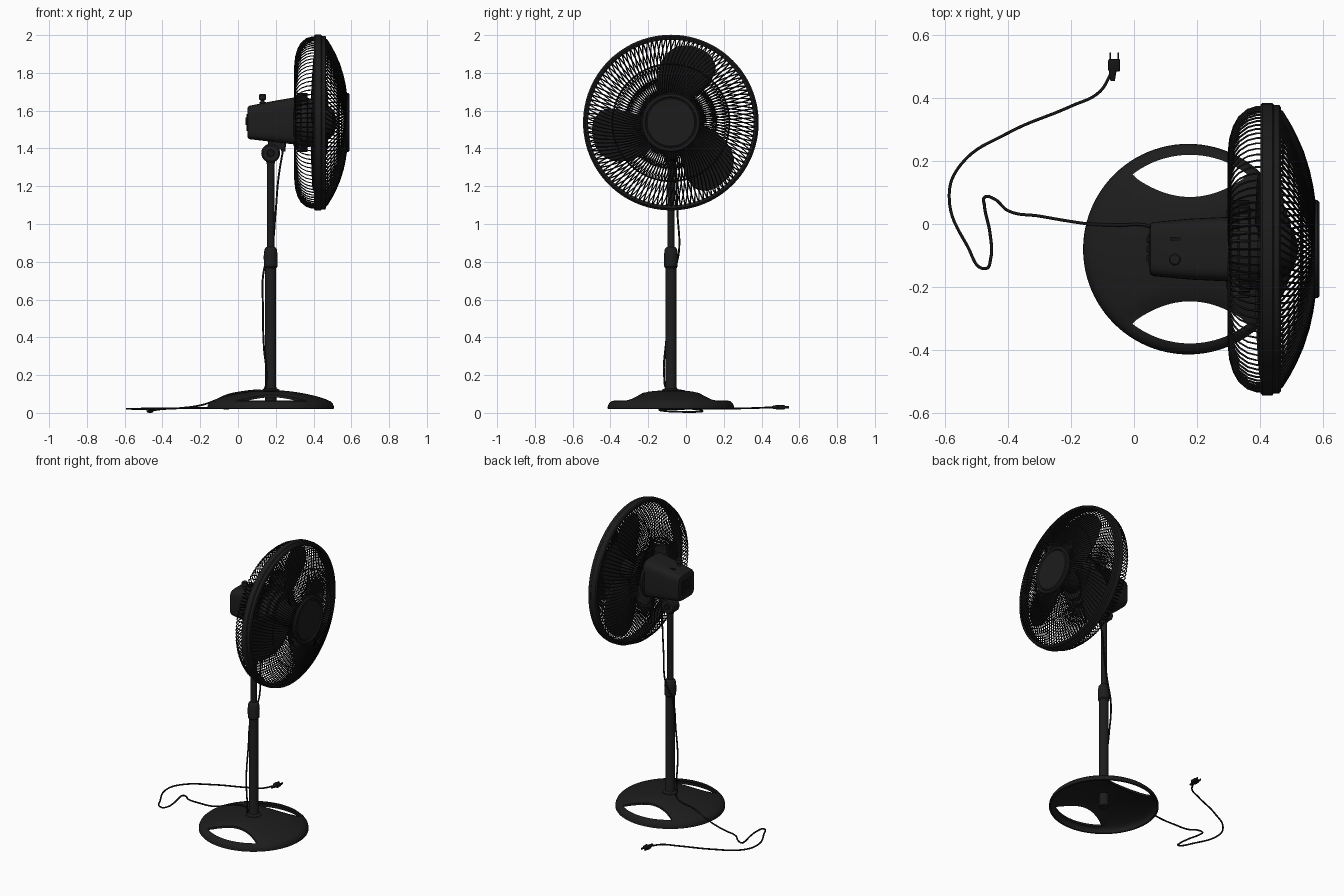
import bpy, bmesh, math
from mathutils import Vector

cube = bpy.data.objects.get("Cube")
if cube:
    bpy.data.objects.remove(cube, do_unlink=True)

CY, CZ = -0.08, 1.537      # fan axis
PX = 0.173                 # pole position


def material(name, value):
    m = bpy.data.materials.new(name)
    m.use_nodes = True
    m.diffuse_color = (value, value, value, 1)
    bsdf = next(n for n in m.node_tree.nodes if n.type == 'BSDF_PRINCIPLED')
    bsdf.inputs["Base Color"].default_value = (value, value, value, 1)
    return m


plastic = material("black_plastic", 0.012)
dark = material("deep_black", 0.007)


def activate(ob):
    bpy.ops.object.select_all(action='DESELECT')
    ob.select_set(True)
    bpy.context.view_layer.objects.active = ob


def finish(bm, name, mat, smooth=True):
    bmesh.ops.remove_doubles(bm, verts=bm.verts, dist=1e-5)
    bmesh.ops.recalc_face_normals(bm, faces=bm.faces)
    me = bpy.data.meshes.new(name)
    bm.to_mesh(me)
    bm.free()
    ob = bpy.data.objects.new(name, me)
    bpy.context.collection.objects.link(ob)
    me.materials.append(mat)
    if smooth:
        activate(ob)
        bpy.ops.object.shade_smooth_by_angle(angle=math.radians(35))
    return ob


def apply_modifier(ob, kind, **settings):
    mod = ob.modifiers.new(kind.lower(), kind)
    for key, value in settings.items():
        setattr(mod, key, value)
    activate(ob)
    bpy.ops.object.modifier_apply(modifier=mod.name)


def skin(bm, rings, closed=True, caps=False):
    """Bridge rows of points with quads."""
    rows = [[bm.verts.new(p) for p in ring] for ring in rings]
    n = len(rows[0])
    for a, b in zip(rows, rows[1:]):
        for i in range(n if closed else n - 1):
            j = (i + 1) % n
            bm.faces.new((a[i], a[j], b[j], b[i]))
    if caps:
        bm.faces.new(rows[0])
        bm.faces.new(rows[-1])


def around_fan(r, x, t):
    return Vector((x, CY + r * math.cos(t), CZ + r * math.sin(t)))


def lathe(name, profile, mat=plastic, axis='z', seg=64, at=(PX, CY, 0)):
    """Turn (radius, height) points around an axis through `at`."""
    bm = bmesh.new()
    rings = []
    for r, h in profile:
        ring = []
        for i in range(seg):
            t = math.tau * i / seg
            c, s = r * math.cos(t), r * math.sin(t)
            v = {'z': (c, s, h), 'x': (h, c, s), 'y': (s, h, c)}[axis]
            ring.append(Vector(at) + Vector(v))
        rings.append(ring)
    skin(bm, rings)
    return finish(bm, name, mat)


def box(name, center, size, mat=plastic, bevel=0.0):
    bm = bmesh.new()
    bmesh.ops.create_cube(bm, size=1)
    for v in bm.verts:
        v.co = Vector(center) + Vector(a * b for a, b in zip(v.co, size))
    if bevel:
        bmesh.ops.bevel(bm, geom=bm.edges[:], offset=bevel, segments=2, affect='EDGES', profile=0.5)
    return finish(bm, name, mat)


def tubes(name, paths, radius, mat, sides=0, cyclic=False, smooth_path=False):
    cu = bpy.data.curves.new(name, 'CURVE')
    cu.dimensions = '3D'
    cu.bevel_depth, cu.bevel_resolution = radius, sides
    cu.use_fill_caps = True
    for path in paths:
        if smooth_path:
            sp = cu.splines.new('BEZIER')
            sp.bezier_points.add(len(path) - 1)
            sp.resolution_u = 8
            for bp, p in zip(sp.bezier_points, path):
                bp.co = p
                bp.handle_left_type = bp.handle_right_type = 'AUTO'
        else:
            sp = cu.splines.new('POLY')
            sp.points.add(len(path) - 1)
            for q, p in zip(sp.points, path):
                q.co = (*p, 1)
        sp.use_cyclic_u = cyclic
    cu.materials.append(mat)
    ob = bpy.data.objects.new(name, cu)
    bpy.context.collection.objects.link(ob)
    activate(ob)
    bpy.ops.object.convert(target='MESH')
    bpy.ops.object.shade_smooth_by_angle(angle=math.radians(50))


# Base: a thin dome, lowered at the sides, with two lens-shaped openings
base = lathe("base", [(0, .118), (.06, .118), (.09, .116), (.12, .112), (.16, .106), (.2, .098), (.235, .09),
                      (.27, .08), (.295, .071), (.315, .062), (.328, .05), (.334, .037), (.335, .022)], seg=96)
for v in base.data.vertices:
    k = min(1, max(0, (.24 - abs(v.co.y - CY)) / .14))
    v.co.z = min(v.co.z, .066 + .055 * k * k * (3 - 2 * k))
apply_modifier(base, 'SOLIDIFY', thickness=0.012, offset=-1)
for side in (1, -1):
    bm = bmesh.new()
    us = [i / 12 - 1 for i in range(25)]
    outline = [(.183 * u, math.sqrt(.3 ** 2 - (.183 * u) ** 2)) for u in us]
    outline += [(.183 * u, .166 + .068 * u * u) for u in reversed(us[1:-1])]
    skin(bm, [[(PX + .005 + x, CY + side * y, z) for x, y in outline] for z in (-.1, .3)], caps=True)
    cutter = finish(bm, "opening_cutter", plastic, False)
    cutter.hide_render = True
    apply_modifier(base, 'BOOLEAN', operation='DIFFERENCE', object=cutter)
    bpy.data.objects.remove(cutter, do_unlink=True)
activate(base)
bpy.ops.object.shade_smooth_by_angle(angle=math.radians(35))
lathe("base_socket", [(0, .022), (.026, .022), (.03, .03), (.03, .112), (0, .112)], seg=32)

# Pole, height collar and tilt joint
lathe("lower_pole", [(0, .11), (.05, .11), (.047, .122), (.032, .13), (.029, .14), (.029, .78), (0, .78)], seg=32)
lathe("height_collar", [(.028, .765), (.036, .775), (.037, .83), (.033, .865), (.026, .876), (.018, .88)], seg=32)
lathe("upper_pole", [(0, .85), (.019, .85), (.019, 1.31), (.025, 1.335), (.025, 1.37), (0, 1.37)], seg=32)
lathe("tilt_joint", [(0, -.034), (.042, -.034), (.05, -.026), (.05, .026), (.042, .034), (0, .034)],
      axis='y', seg=40, at=(PX, CY, 1.375))
lathe("tilt_screw", [(0, -.042), (.018, -.042), (.02, -.03), (.02, .03), (.018, .042), (0, .042)],
      dark, 'y', 24, (PX, CY, 1.375))
box("joint_bracket", (.205, CY, 1.42), (.09, .05, .05), bevel=.008)
lathe("cord_grommet", [(0, 1.385), (.012, 1.385), (.014, 1.44), (0, 1.44)], seg=20, at=(.24, CY, 0))

# Motor housing: rounded-square sections growing toward the cage
bm = bmesh.new()
rings = []
for x, w, z0, z1 in ((.05, .074, 1.462, 1.612), (.053, .082, 1.454, 1.62), (.062, .086, 1.449, 1.626),
                     (.18, .097, 1.435, 1.65), (.31, .103, 1.42, 1.672)):
    ring = []
    for i in range(48):
        t = math.tau * i / 48
        c, s = math.cos(t), math.sin(t)
        ring.append((x, CY + w * math.copysign(abs(c) ** .4, c),
                     (z0 + z1) / 2 + (z1 - z0) / 2 * math.copysign(abs(s) ** .4, s)))
    rings.append(ring)
skin(bm, rings, caps=True)
finish(bm, "motor_housing", plastic)
box("control_panel", (.049, CY, 1.537), (.006, .1, .09), dark)
for y in (-.03, 0, .03):
    box("speed_button", (.045, CY + y, 1.545), (.01, .02, .04), bevel=.002)
lathe("oscillation_knob", [(0, 1.62), (.01, 1.62), (.01, 1.655), (.019, 1.66), (.019, 1.682), (.015, 1.687), (0, 1.687)],
      seg=24, at=(.13, CY - .033, 0))
box("top_slot", (.132, CY + .033, 1.642), (.035, .012, .008), dark)

# Cage mount with grip ribs
lathe("cage_mount", [(0, .295), (.125, .295), (.135, .305), (.135, .33), (.15, .335), (.15, .365),
                     (.13, .37), (.125, .395), (0, .395)], axis='x', at=(0, CY, CZ))
bm = bmesh.new()
for i in range(36):
    t = math.tau * i / 36
    skin(bm, [[around_fan(r, x, t + d) for d in (-.025, .025) for r in ((.13, .156) if d < 0 else (.156, .13))]
              for x in (.312, .368)], caps=True)
finish(bm, "mount_ribs", plastic, False)

# Cage: rim, wires, support rings and front cap
lathe("cage_rim", [(.44, .405), (.458, .402), (.465, .408), (.465, .44), (.459, .445), (.459, .462),
                   (.452, .467), (.438, .46), (.44, .405)], axis='x', seg=96, at=(0, CY, CZ))
back = [(.13, .306), (.22, .302), (.30, .301), (.35, .306), (.39, .318), (.42, .335), (.443, .362), (.452, .39), (.452, .42)]
front = [(.45, .45), (.437, .471), (.40, .494), (.36, .515), (.31, .537), (.25, .556), (.20, .567), (.14, .576)]
COUNT = 112
tubes("back_wires", [[around_fan(r, x, math.tau * i / COUNT) for r, x in back] for i in range(COUNT)], .0036, dark)
tubes("front_wires", [[around_fan(r, x, math.tau * i / COUNT + .9 * (.45 - r)) for r, x in front]
                      for i in range(COUNT)], .0036, dark)
tubes("support_rings", [[around_fan(r, x, math.tau * i / 72) for i in range(72)]
                        for r, x in ((.24, .306), (.31, .532))], .0045, dark, cyclic=True)
lathe("front_cap", [(0, .588), (.125, .588), (.131, .583), (.137, .59), (.15, .59), (.156, .583), (.156, .566), (0, .566)],
      axis='x', at=(0, CY, CZ))

# Blades: swept and pitched, three around the hub
lathe("blade_hub", [(0, .39), (.085, .39), (.09, .4), (.085, .47), (.07, .5), (.03, .52), (0, .522)],
      dark, 'x', 48, (0, CY, CZ))
outline = [(.075, 166, 235), (.16, 168, 234), (.22, 166, 231), (.30, 166, 222), (.35, 168, 216),
           (.385, 172, 210), (.41, 178, 204), (.42, 185, 197)]
for k in range(3):
    bm = bmesh.new()
    rows = []
    for r, a, b in outline:
        row = []
        for i in range(13):
            deg = a + (b - a) * i / 12
            u = (deg - 200) / 35
            row.append(around_fan(r, .425 + (.05 - .04 * r) * u + .012 * (u * u - .5),
                                  math.radians(deg - 120 * k)))
        rows.append(row)
    skin(bm, rows, closed=False)
    blade = finish(bm, "fan_blade", dark)
    apply_modifier(blade, 'SOLIDIFY', thickness=.006, offset=0)

# Power cord: down the pole, across the base and along the floor
pole_cord = [(.24, CY, 1.4), (.215, -.055, 1.25), (.198, -.045, 1.05), (.178, -.036, .87), (.138, -.055, .76),
             (.132, -.08, .55), (.137, -.108, .35), (.15, -.116, .2), (.14, -.1, .126), (.1, -.04, .12)]
floor_cord = [(.04, -.005, .113), (-.05, -.004, .096), (-.14, 0, .058), (-.2, .008, .04), (-.3, .025, .026),
              (-.4, .042, .02), (-.445, .08, .014), (-.475, .085, .008), (-.476, .06, .006), (-.458, -.03, .006),
              (-.456, -.11, .01), (-.472, -.142, .016), (-.53, -.07, .02), (-.588, .09, .022), (-.55, .19, .022),
              (-.4, .29, .024), (-.2, .375, .026), (-.11, .42, .028), (-.072, .48, .03)]
tubes("power_cord", [pole_cord + floor_cord], .005, dark, sides=2, smooth_path=True)
lathe("plug_neck", [(0, .455), (.007, .455), (.013, .49), (0, .49)], dark, 'y', 16, (-.068, 0, .03))
box("plug_body", (-.063, .505, .03), (.038, .04, .022), dark, .005)
for dx in (-.013, .013):
    box("plug_prong", (-.063 + dx, .533, .03), (.005, .024, .012), dark)
